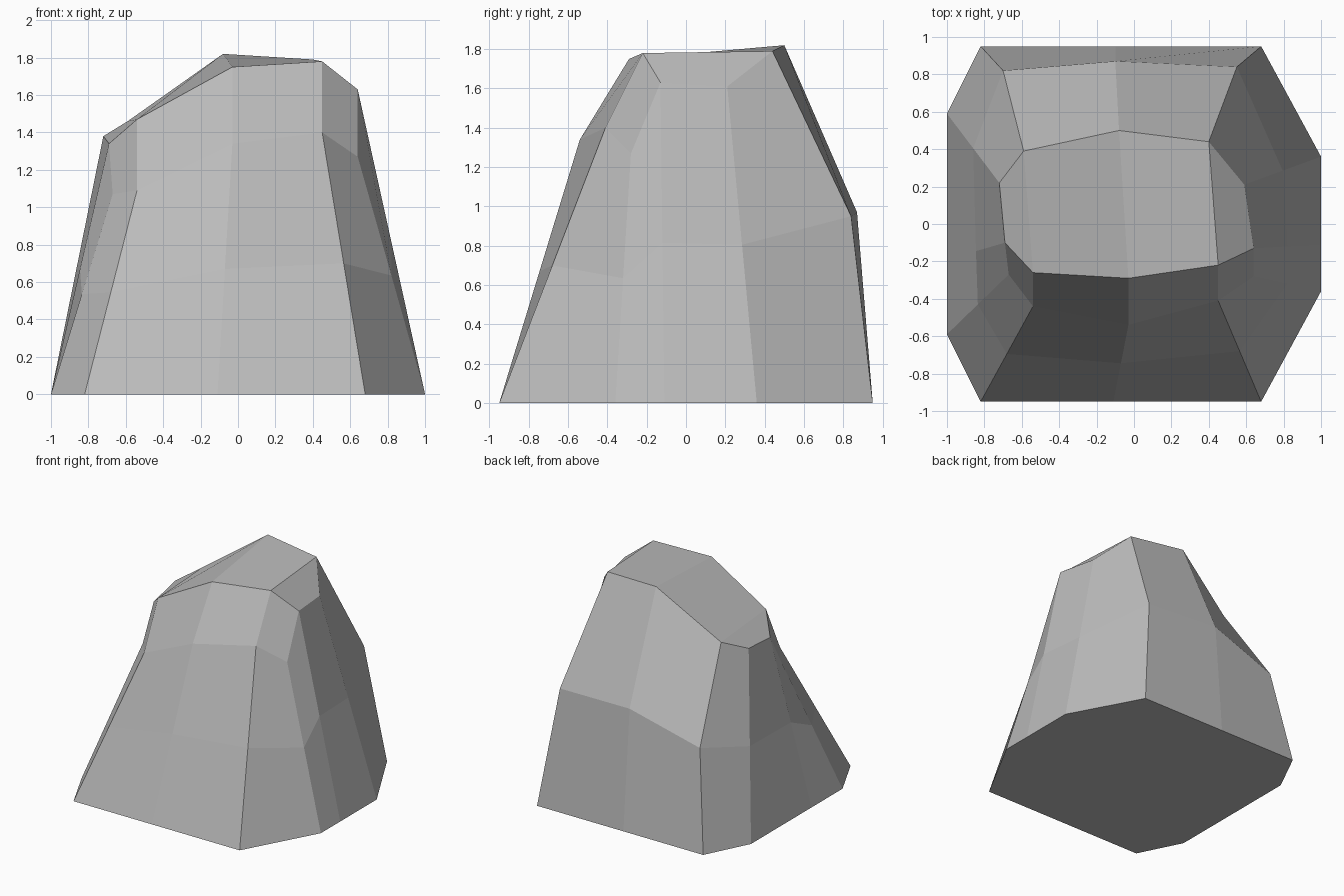
import bpy
import bmesh
from mathutils import Vector

# Remove the default cube
default_cube = bpy.data.objects.get("Cube")
if default_cube:
    bpy.data.objects.remove(default_cube, do_unlink=True)


def make_material(name, colour):
    material = bpy.data.materials.new(name)
    material.use_nodes = True
    material.diffuse_color = colour
    shader = next(n for n in material.node_tree.nodes if n.type == "BSDF_PRINCIPLED")
    shader.inputs["Base Color"].default_value = colour
    return material


def foot(x, y):
    return Vector((x, y, 0))


def midpoint(a, b):
    return a.lerp(b, 0.5)


def front_column(base, shoulder, top):
    """Steep front rib: long lower slope, then a short chamfer to the top."""
    return [base, midpoint(base, shoulder), shoulder, top]


def side_column(base, top):
    """Straight side rib split halfway up."""
    return [base, midpoint(base, top), top]


# Crest corners shared between the front chamfer and the sides
crest_right = Vector((0.64, -0.13, 1.63))
crest_left = Vector((-0.69, -0.10, 1.34))

# Ribs running counter-clockwise from the front left edge
ribs = [
    front_column(foot(-1, -0.59), Vector((-0.67, -0.27, 1.07)), crest_left),
    front_column(foot(-0.82, -0.95), Vector((-0.54, -0.44, 1.09)), Vector((-0.54, -0.26, 1.47))),
    front_column(foot(-0.11, -0.95), Vector((-0.03, -0.54, 1.34)), Vector((-0.03, -0.29, 1.75))),
    front_column(foot(0.68, -0.95), Vector((0.45, -0.41, 1.40)), Vector((0.45, -0.22, 1.78))),
    front_column(foot(1, -0.36), Vector((0.64, -0.28, 1.27)), crest_right),
    side_column(foot(1, -0.11), crest_right),
    side_column(foot(1, 0.36), Vector((0.59, 0.21, 1.61))),
    [foot(0.68, 0.95), Vector((0.55, 0.84, 0.95)), Vector((0.40, 0.44, 1.79))],
    [foot(-0.10, 0.95), Vector((-0.10, 0.87, 0.97)), Vector((-0.08, 0.50, 1.82))],
    [foot(-0.82, 0.95), Vector((-0.70, 0.82, 0.79)), Vector((-0.59, 0.39, 1.46))],
    side_column(foot(-1, 0.59), Vector((-0.72, 0.22, 1.38))),
    side_column(foot(-1, -0.19), crest_left),
]

bm = bmesh.new()
columns = [[bm.verts.new(p) for p in rib] for rib in ribs]

# Rock walls: bridge each rib to the next
for i, left in enumerate(columns):
    right = columns[(i + 1) % len(columns)]
    if len(left) == len(right):
        for k in range(len(left) - 1):
            bm.faces.new((left[k], right[k], right[k + 1], left[k + 1]))
    else:
        # Front chamfer meets a side rib at one shared crest corner
        bm.faces.new((left[0], right[0], right[1], left[1]))
        if len(left) > len(right):
            bm.faces.new((left[1], right[1], right[2], left[2]))
        else:
            bm.faces.new((left[1], right[1], right[2], left[-1]))

# Flat underside
bm.faces.new([column[0] for column in reversed(columns)])

# Sloping top in four facets across the crest
crest = [column[-1] for column in columns]
for front, back in ((0, 10), (1, 9), (2, 8), (3, 7)):
    bm.faces.new((crest[front], crest[front + 1], crest[back - 1], crest[back]))

bmesh.ops.remove_doubles(bm, verts=bm.verts[:], dist=0.001)
bmesh.ops.recalc_face_normals(bm, faces=bm.faces[:])

mesh = bpy.data.meshes.new("rock")
bm.to_mesh(mesh)
bm.free()
mesh.materials.append(make_material("stone_grey", (0.5, 0.5, 0.5, 1)))

rock = bpy.data.objects.new("rock", mesh)
bpy.context.collection.objects.link(rock)
